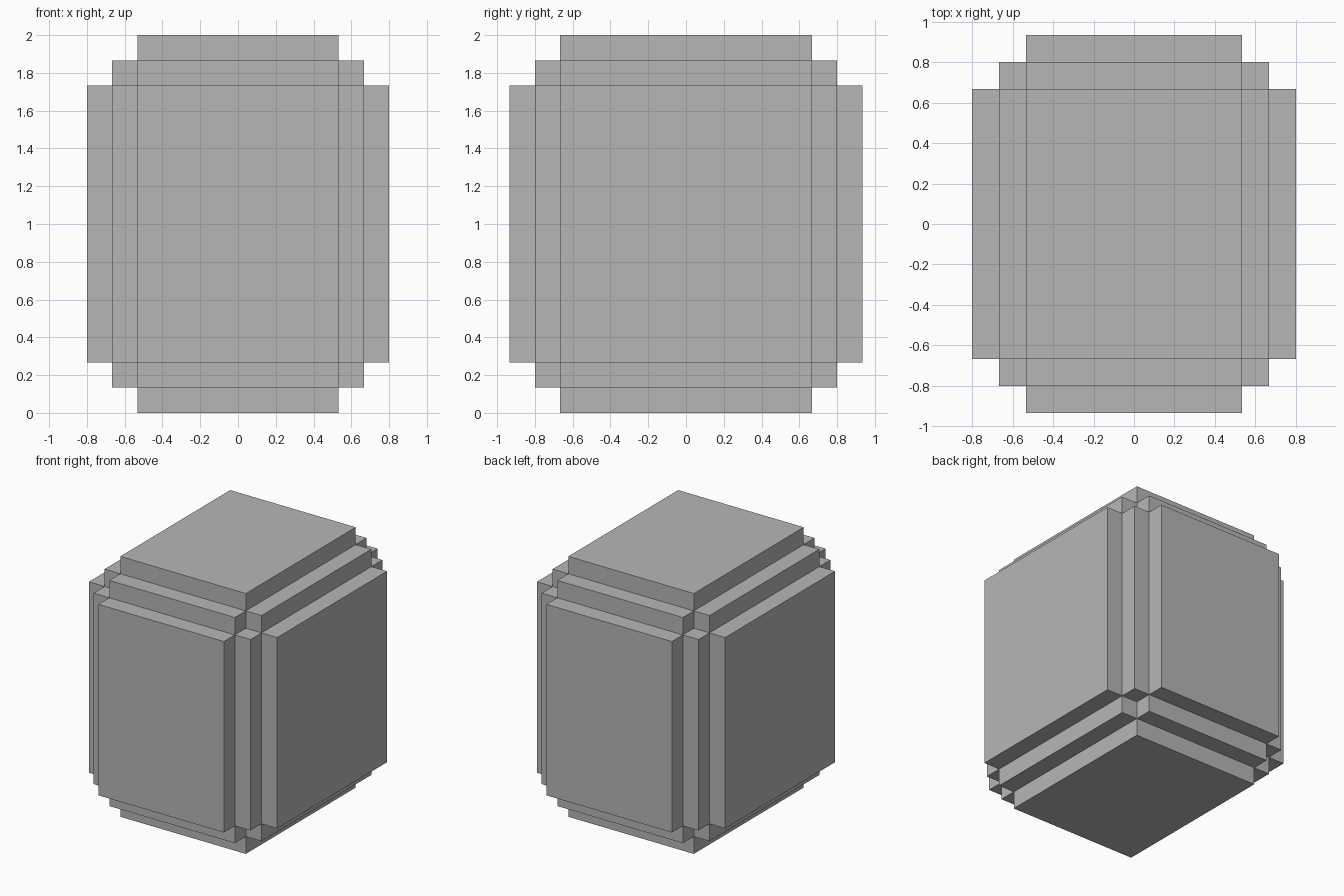
import bpy
import bmesh
from mathutils import Vector
from itertools import product

cube = bpy.data.objects.get("Cube")
if cube:
    bpy.data.objects.remove(cube, do_unlink=True)

grey = bpy.data.materials.new("plain grey")
grey.use_nodes = True
grey.diffuse_color = (0.47, 0.47, 0.47, 1)
grey.node_tree.nodes["Principled BSDF"].inputs["Base Color"].default_value = grey.diffuse_color

STEP = 2 / 15                 # depth of each stair step
CORE = (4, 5, 5.5)            # half size of the inner block, in steps


def level(axis, i):
    """Grid plane i (0 to 5) along an axis: two steps, the core, two steps."""
    half = CORE[axis]
    planes = (-half - 2, -half - 1, -half, half, half + 1, half + 2)
    return planes[i] * STEP


def filled(cell):
    """A cell is solid when it lies at most two steps out in total."""
    return sum(abs(c - 2) for c in cell) <= 2


# Stepped block: one outer skin around all the solid cells
bm = bmesh.new()
for cell in product(range(5), repeat=3):
    if not filled(cell):
        continue
    for axis, side in product(range(3), (0, 1)):
        neighbour = list(cell)
        neighbour[axis] += 2 * side - 1
        if filled(neighbour):
            continue
        u, v = (axis + 1) % 3, (axis + 2) % 3
        corners = []
        for du, dv in ((0, 0), (1, 0), (1, 1), (0, 1)):
            index = list(cell)
            index[axis] += side
            index[u] += du
            index[v] += dv
            point = Vector([level(a, index[a]) for a in range(3)])
            corners.append(bm.verts.new(point + Vector((0, 0, 1))))
        bm.faces.new(corners if side else corners[::-1])
bmesh.ops.remove_doubles(bm, verts=bm.verts, dist=0.001)

mesh = bpy.data.meshes.new("stepped_block")
bm.to_mesh(mesh)
bm.free()
mesh.materials.append(grey)
block = bpy.data.objects.new("stepped_block", mesh)
bpy.context.collection.objects.link(block)
